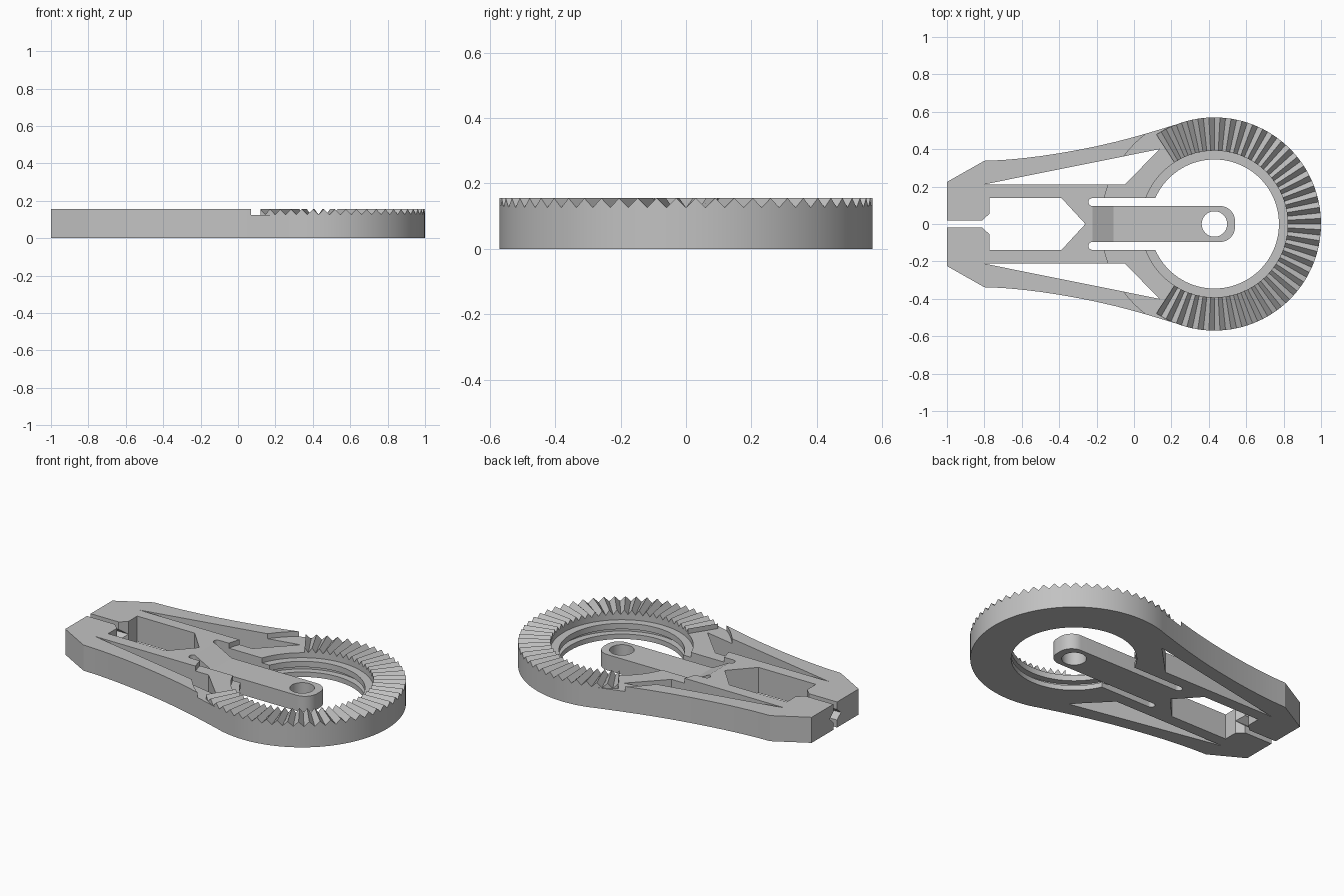
import bpy, bmesh
from math import sin, cos, radians

cube = bpy.data.objects.get("Cube")
if cube:
    bpy.data.objects.remove(cube, do_unlink=True)

CX, R = 0.43, 0.57            # ring centre and outer radius
TOP, FLOOR, LEDGE = 0.155, 0.125, 0.095

grey = bpy.data.materials.new("light grey")
grey.use_nodes = True
colour = (0.54, 0.54, 0.54, 1)
grey.diffuse_color = colour
grey.node_tree.nodes["Principled BSDF"].inputs["Base Color"].default_value = colour


def finish(name, bm):
    bmesh.ops.recalc_face_normals(bm, faces=bm.faces)
    mesh = bpy.data.meshes.new(name)
    bm.to_mesh(mesh)
    bm.free()
    mesh.materials.append(grey)
    ob = bpy.data.objects.new(name, mesh)
    bpy.context.collection.objects.link(ob)
    return ob


def prism(name, pts, lo, hi, place=lambda a, b, c: (a, b, c)):
    """Extrude a closed outline from lo to hi; place maps it to x, y, z."""
    bm = bmesh.new()
    ends = [[bm.verts.new(place(a, b, h)) for a, b in pts] for h in (lo, hi)]
    for loop in ends:
        bm.faces.new(loop)
    n = len(pts)
    for i in range(n):
        j = (i + 1) % n
        bm.faces.new((ends[0][i], ends[0][j], ends[1][j], ends[1][i]))
    return finish(name, bm)


def arc(x, y, r, start, end, step):
    n = round(abs(end - start) / step)
    angles = [radians(start + (end - start) * i / n) for i in range(n + 1)]
    return [(x + r * cos(a), y + r * sin(a)) for a in angles]


def circle(x, y, r, step=3):
    return arc(x, y, r, 0, 360, step)[:-1]


def mirrored(half):
    return half + [(x, -y) for x, y in reversed(half) if abs(y) > 1e-6]


def lathe(name, profile, step=3):
    """Solid of revolution about the ring axis."""
    bm = bmesh.new()
    rings = [[bm.verts.new((x, y, z)) for x, y in circle(CX, 0, r, step)]
             for r, z in profile]
    n = len(rings[0])
    for low, high in zip(rings, rings[1:]):
        for i in range(n):
            j = (i + 1) % n
            bm.faces.new((low[i], low[j], high[j], high[i]))
    bm.faces.new(rings[0])
    bm.faces.new(rings[-1])
    return finish(name, bm)


def cut(ob, cutters):
    bpy.context.view_layer.objects.active = ob
    for c in cutters:
        c.hide_render = True
        mod = ob.modifiers.new("cut", "BOOLEAN")
        mod.operation, mod.solver, mod.object = "DIFFERENCE", "EXACT", c
        bpy.ops.object.modifier_apply(modifier=mod.name)
        bpy.data.objects.remove(c, do_unlink=True)


# Flat body: jaws, curved outer arms and round head
half = [(-1, 0.225), (-0.8, 0.338), (-0.7, 0.342), (-0.6, 0.351), (-0.5, 0.363),
        (-0.4, 0.378), (-0.3, 0.396), (-0.2, 0.416), (-0.1, 0.439), (0, 0.465),
        (0.1, 0.494)] + arc(CX, 0, R, 111, 0, 3)
body = prism("body", mirrored(half), 0, TOP)

# Cutters for the lowered head, stepped bore, windows, slots and jaws
cutters = [
    prism("clearance", circle(CX, 0, 0.605), FLOOR, 0.3),
    lathe("bore", [(0.345, -0.1), (0.345, 0.03), (0.385, 0.03), (0.385, 0.06),
                   (0.345, 0.06), (0.345, LEDGE), (0.392, LEDGE), (0.392, 0.3)]),
    prism("middle_window", mirrored([(-0.773, 0.139), (-0.388, 0.139), (-0.26, 0)]),
          -0.1, 0.3),
    prism("stem_opening", mirrored([(-0.222, 0.139), (0.2, 0.139)]), -0.1, 0.3),
    prism("jaw_gap", mirrored([(-1.1, 0.018), (-0.812, 0.018), (-0.773, 0.055),
                               (-0.7, 0.055)]), -0.1, 0.3),
    prism("jaw_groove", [(-0.055, 0.0775), (0, 0.03), (0.055, 0.0775), (0, 0.125)],
          -1.1, -0.7, lambda a, b, c: (c, a, b)),
]
for s in (1, -1):
    cutters.append(prism("side_window", [(-0.81, s * 0.21), (0.136, s * 0.4),
                                         (-0.05, s * 0.21)], -0.1, 0.3))
    cutters.append(prism("slot_end", circle(-0.222, s * 0.1175, 0.0213, 15),
                         -0.1, 0.3))
cut(body, cutters)

# Central springy stem with sloped root, rounded tip and a pin hole
W, RC = 0.096, 0.08
tip = arc(0.54 - RC, W - RC, RC, 90, 0, 9)
stem = prism("stem", mirrored([(-0.222, W)] + tip), 0, TOP)
cut(stem, [
    prism("stem_slope", [(-0.222, TOP), (-0.11, LEDGE), (0.7, LEDGE), (0.7, 0.3),
                         (-0.222, 0.3)], -0.2, 0.2, lambda a, b, c: (a, c, b)),
    prism("pin_hole", circle(CX, 0, 0.068, 6), -0.1, 0.3),
])

# Radial face teeth: peaks and valleys alternate every three degrees
bm = bmesh.new()
sections = []
for k in range(-41, 42):
    a = radians(3 * k)
    crest = TOP if k % 2 else FLOOR + 0.001
    sections.append([bm.verts.new((CX + r * cos(a), r * sin(a), z))
                     for r, z in ((0.392, FLOOR), (R, FLOOR), (R, crest),
                                  (0.392, crest))])
for p, q in zip(sections, sections[1:]):
    for i in range(4):
        j = (i + 1) % 4
        bm.faces.new((p[i], p[j], q[j], q[i]))
bm.faces.new(sections[0])
bm.faces.new(sections[-1])
teeth = finish("ring_teeth", bm)

# Smooth the round walls, keep the corners sharp
for ob in (body, stem, teeth):
    bpy.ops.object.select_all(action="DESELECT")
    ob.select_set(True)
    bpy.context.view_layer.objects.active = ob
    bpy.ops.object.shade_smooth_by_angle(angle=radians(25))
